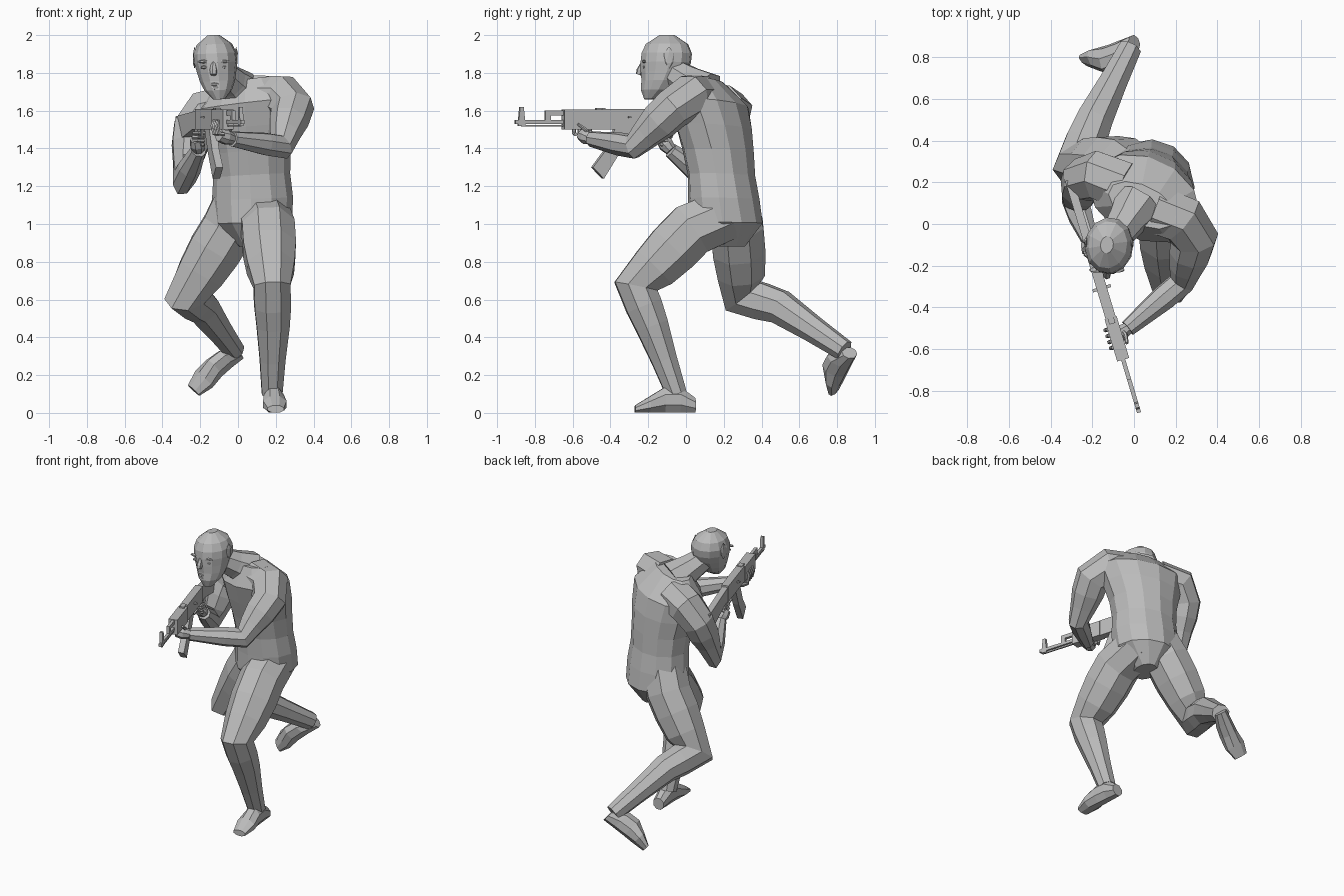
import bpy
import bmesh
import math
from mathutils import Vector

cube = bpy.data.objects.get("Cube")
if cube:
    bpy.data.objects.remove(cube, do_unlink=True)

grey = bpy.data.materials.new("clay_grey")
grey.use_nodes = True
colour = (.5, .5, .5, 1)
grey.diffuse_color = colour
grey.node_tree.nodes["Principled BSDF"].inputs["Base Color"].default_value = colour
UP = Vector((0, 0, 1))


def finish(name, bm):
    """Turn a bmesh into a flat-shaded grey object."""
    bmesh.ops.recalc_face_normals(bm, faces=bm.faces)
    mesh = bpy.data.meshes.new(name)
    bm.to_mesh(mesh)
    bm.free()
    mesh.materials.append(grey)
    obj = bpy.data.objects.new(name, mesh)
    bpy.context.collection.objects.link(obj)
    return obj


def skin(name, loops):
    """Join successive loops of points into a closed surface."""
    bm = bmesh.new()
    rims = [[bm.verts.new(point) for point in loop] for loop in loops]
    for low, high in zip(rims, rims[1:]):
        for k in range(len(low)):
            bm.faces.new((low[k - 1], low[k], high[k], high[k - 1]))
    bm.faces.new(rims[0])
    bm.faces.new(rims[-1])
    return finish(name, bm)


def ellipse(u, v, width, depth, sides):
    """Offsets of a polygon whose flats roughly touch the given half sizes."""
    angles = [math.tau * (k + .5) / sides for k in range(sides)]
    return [(u * width * math.cos(a) + v * depth * math.sin(a)) * 1.04 for a in angles]


def tube(name, joints, widths, sides=8):
    """Limb through joints, with evenly spaced radii per segment and mitred bends."""
    joints = [Vector(joint) for joint in joints]
    path = []
    for start, end, group in zip(joints, joints[1:], widths):
        for k, radius in enumerate(group):
            path.append((start.lerp(end, k / len(group)), radius))
    path.append((joints[-1], path[-1][1] * .8))
    steps = [(b[0] - a[0]).normalized() for a, b in zip(path, path[1:])]
    incoming = steps[:1] + steps
    outgoing = steps + steps[-1:]
    u = incoming[0].orthogonal().normalized()
    previous = incoming[0]
    loops = []
    for (centre, radius), along, after in zip(path, incoming, outgoing):
        u = previous.rotation_difference(along) @ u
        previous = along
        normal = along + after
        offsets = ellipse(u, along.cross(u), radius, radius, sides)
        loops.append([centre + p - along * (p.dot(normal) / along.dot(normal)) for p in offsets])
    return skin(name, loops)


def stack(name, widths, depths, centre, across):
    """Upright form of level sections; centre and across are rules of height fraction."""
    loops = []
    for i, (width, depth) in enumerate(zip(widths, depths)):
        t = i / (len(widths) - 1)
        u = Vector(across(t)).normalized()
        middle = Vector(centre(t))
        loops.append([middle + p for p in ellipse(u, UP.cross(u), width, depth, 12)])
    return skin(name, loops)


def blob(name, centre, size):
    """Small faceted ellipsoid."""
    bm = bmesh.new()
    bmesh.ops.create_icosphere(bm, subdivisions=1, radius=1)
    obj = finish(name, bm)
    obj.location, obj.scale = centre, size


# Torso, leaning forward and twisting so that the left shoulder leads
stack("torso",
      widths=(.07, .2, .21, .2, .21, .24, .27, .17),
      depths=(.1, .19, .18, .17, .18, .19, .19, .09),
      centre=lambda t: (.08 - .04 * t * t, .21 - .12 * t * t, .88 + .88 * t),
      across=lambda t: (1, -.3 - .2 * t, .15 * t))


# Arms, from inside the chest over the shoulder to the wrist
def arm(name, *joints):
    tube(name, joints, ((.12,), (.115,), (.105, .1, .08), (.06, .06, .05)))


left_wrist = (-.03, -.5, 1.45)
right_wrist = (-.21, -.08, 1.39)
arm("left_arm", (.1, .07, 1.67), (.23, .02, 1.67), (.29, -.07, 1.61), (.23, -.28, 1.41), left_wrist)
arm("right_arm", (-.04, .18, 1.62), (-.17, .23, 1.59), (-.24, .21, 1.5), (-.28, .1, 1.25), right_wrist)


# Legs, from the buttock round the hip and knee to the ankle
def leg(name, *joints):
    tube(name, joints, ((.14,), (.145, .145, .13), (.1, .1), (.09, .07)))


leg("left_leg", (.13, .24, 1.06), (.16, .03, .97), (.18, -.265, .67), (.185, -.18, .46), (.18, -.05, .1))
leg("right_leg", (.01, .23, 1.12), (-.05, .27, .98), (-.27, .3, .62), (-.19, .5, .56), (-.02, .84, .33))


# Feet, built up from the sole line between heel and toe
def foot(name, heel, toe, upward):
    heel, toe, upward = Vector(heel), Vector(toe), Vector(upward).normalized()
    u = (toe - heel).cross(upward).normalized()
    widths = (.04, .05, .055, .065, .045)
    depths = (.04, .07, .07, .045, .02)
    loops = []
    for i, (width, depth) in enumerate(zip(widths, depths)):
        middle = heel.lerp(toe, i / (len(widths) - 1)) + upward * depth
        loops.append([middle + p for p in ellipse(u, upward, width, depth, 8)])
    skin(name, loops)


foot("left_foot", (.18, .05, 0), (.2, -.27, 0), UP)
foot("right_foot", (.01, .9, .3), (-.23, .8, .11), (-.2, -.75, .4))

# Neck and head, with the chin pushed forward
tube("neck", ((.02, .1, 1.69), (-.1, -.08, 1.81)), ((.12, .09),))
stack("head",
      widths=(.03, .07, .09, .1, .11, .11, .09, .03),
      depths=(.03, .08, .1, .12, .13, .13, .11, .04),
      centre=lambda t: (-.1 - .03 * t, -.1 - .09 * (1 - t) ** 3, 1.66 + .34 * t),
      across=lambda t: (1, -.15, .05))

# Face
tube("nose", ((-.13, -.225, 1.86), (-.13, -.25, 1.79)), ((.01, .015, .02),), sides=6)
for label, sign in (("left", 1), ("right", -1)):
    blob(label + "_brow", (-.13 + sign * .05, -.22, 1.86), (.04, .015, .01))
    blob(label + "_eye", (-.13 + sign * .05, -.22, 1.83), (.02, .01, .01))
    blob(label + "_ear", (-.12 + sign * .11, -.09, 1.88), (.01, .03, .06))
for label, z in (("upper", 1.74), ("lower", 1.72)):
    blob(label + "_lip", (-.12, -.23, z), (.03, .01, .01))

# Rifle, as side profiles of (distance behind the muzzle, height)
muzzle = Vector((.02, -.89, 0))
back = Vector((-.3, 1, 0)).normalized()
across_gun = back.cross(UP)


def gun_point(distance, height, sideways):
    return muzzle + back * distance + UP * height + across_gun * sideways


def plate(name, half, profile):
    skin(name, [[gun_point(s, z, w) for s, z in profile] for w in (-half, half)])


def bar(name, half, start, end, low, high):
    plate(name, half, ((start, low), (end, low), (end, high), (start, high)))


bar("barrel", .01, -.015, .3, 1.53, 1.55)
bar("cleaning_rod", .005, .02, .3, 1.515, 1.525)
bar("gas_tube", .01, .15, .3, 1.575, 1.6)
bar("gas_block", .01, .15, .18, 1.53, 1.6)
bar("handguard", .03, .25, .46, 1.5, 1.605)
bar("receiver", .025, .46, .78, 1.5, 1.61)
bar("rear_sight", .015, .43, .48, 1.6, 1.615)
bar("bolt_handle", .045, .6, .615, 1.56, 1.57)
bar("trigger_guard", .01, .66, .78, 1.455, 1.465)
bar("trigger", .005, .73, .74, 1.46, 1.5)
plate("front_sight", .01, ((0, 1.52), (.04, 1.52), (.03, 1.62), (.01, 1.62)))
plate("stock", .02, ((.77, 1.6), (1.15, 1.57), (1.15, 1.43), (.85, 1.5), (.77, 1.5)))
plate("magazine", .02, ((.53, 1.5), (.62, 1.5), (.56, 1.38), (.47, 1.24), (.41, 1.3), (.48, 1.39)))
plate("pistol_grip", .015, ((.76, 1.5), (.82, 1.5), (.86, 1.4), (.81, 1.39)))

# Hands: palms, then fingers curled round the handguard and the grip
tube("left_palm", (left_wrist, (-.1, -.55, 1.47)), ((.03, .04),))
tube("right_palm", (right_wrist, (-.22, -.13, 1.45)), ((.03, .04),))


def finger(name, *points):
    tube(name, [gun_point(*point) for point in points], [(.01,)] * (len(points) - 1), sides=6)


for i in range(4):
    s = .32 + i * .03
    finger(f"left_finger_{i}", (s, 1.475, 0), (s, 1.48, -.03), (s, 1.52, -.04), (s, 1.55, -.03))
    s, z = .76 + i * .01, 1.48 - i * .02
    finger(f"right_finger_{i}", (s + .03, z, -.03), (s, z, -.01), (s, z, .02), (s + .04, z, .03))
finger("left_thumb", (.4, 1.465, .03), (.36, 1.5, .045), (.32, 1.53, .04))
finger("right_thumb", (.85, 1.46, -.02), (.85, 1.485, .015), (.81, 1.49, .03))
